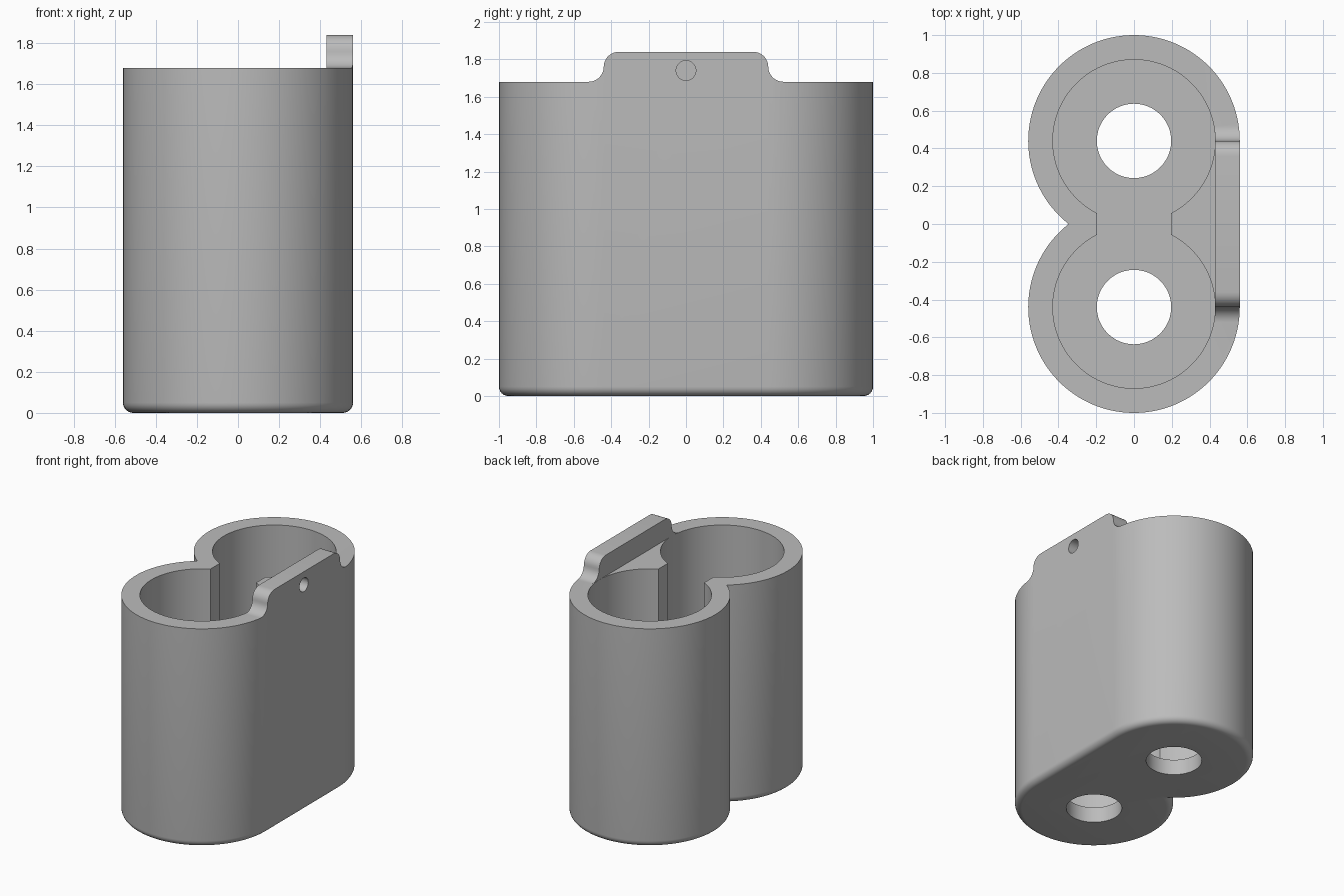
import bpy, bmesh
from math import sin, cos, pi, acos, atan2, sqrt

if "Cube" in bpy.data.objects:
    bpy.data.objects.remove(bpy.data.objects["Cube"])

R, INNER, C = 0.56, 0.43, 0.44        # outer radius, bore radius, bore offset in y
RIM, TOP, FLOOR = 1.68, 1.84, 0.12    # rim height, tab height, floor thickness
ROUND = 0.05                          # bottom edge rounding

grey = bpy.data.materials.new("plain_grey")
grey.use_nodes = True
colour = (0.5, 0.5, 0.5, 1)
grey.diffuse_color = colour
grey.node_tree.nodes["Principled BSDF"].inputs["Base Color"].default_value = colour


def arc(cx, cy, r, a, b, n):
    return [(cx + r * cos(a + (b - a) * i / n), cy + r * sin(a + (b - a) * i / n))
            for i in range(n + 1)]


def loft(name, rings):
    """Closed solid through rings of 3D points with equal counts."""
    bm = bmesh.new()
    loops = [[bm.verts.new(p) for p in ring] for ring in rings]
    for low, high in zip(loops, loops[1:]):
        for i in range(len(low)):
            j = (i + 1) % len(low)
            bm.faces.new((low[i], low[j], high[j], high[i]))
    bm.faces.new(loops[0][::-1])
    bm.faces.new(loops[-1])
    bmesh.ops.recalc_face_normals(bm, faces=bm.faces)
    mesh = bpy.data.meshes.new(name)
    bm.to_mesh(mesh)
    bm.free()
    mesh.materials.append(grey)
    obj = bpy.data.objects.new(name, mesh)
    bpy.context.collection.objects.link(obj)
    return obj


def prism_z(name, pts, z0, z1):
    return loft(name, [[(x, y, z) for x, y in pts] for z in (z0, z1)])


def prism_x(name, pts, x0, x1):
    return loft(name, [[(x, y, z) for y, z in pts] for x in (x0, x1)])


def outline(inset):
    """Two overlapping circles, joined flat on one side and notched on the other."""
    r = R - inset
    end = pi + acos(sqrt(r * r - C * C) / r)
    back = arc(0, C, r, 0, end, 72)
    front = [(x, -y) for x, y in back[-2::-1]]
    return back + front


def cut(target, cutter):
    cutter.hide_render = True
    mod = target.modifiers.new("cut", 'BOOLEAN')
    mod.operation, mod.solver, mod.object = 'DIFFERENCE', 'EXACT', cutter
    bpy.ops.object.select_all(action='DESELECT')
    bpy.context.view_layer.objects.active = target
    target.select_set(True)
    bpy.ops.object.modifier_apply(modifier=mod.name)
    bpy.data.objects.remove(cutter)


# Outer body with rounded bottom edge
rings = []
for i in range(7):
    a = pi / 2 * i / 6
    rings.append([(x, y, ROUND * (1 - sin(a))) for x, y in outline(ROUND * (1 - cos(a)))])
rings.reverse()
rings = rings[::-1] if rings[0][0][2] > rings[-1][0][2] else rings
rings.append([(x, y, TOP) for x, y in outline(0)])
body = loft("twin_holder", rings)

# Shoulders on both sides of the tab, with S-curved ends
f = 0.08
curve = arc(C - f, TOP - f, f, pi / 2, 0, 8) + arc(C + f, RIM + f, f, pi, 1.5 * pi, 8)[1:]
shoulder = [(C - f, 2)] + curve + [(1.2, RIM), (1.2, 2)]
for s in (1, -1):
    cut(body, prism_x("shoulder_cutter", [(s * y, z) for y, z in shoulder], -1, 1))
cut(body, prism_x("rim_cutter", [(-1.2, RIM), (1.2, RIM), (1.2, 2), (-1.2, 2)], -1, INNER))

# Twin cavity joined by a rounded neck
neck = 0.0635
nx = 0.16 + neck
t = atan2(C, nx)
bore = arc(0, C, INNER, -t, pi + t, 80)
left_neck = arc(-nx, 0, neck, pi - t - pi + 0.0, -t, 12)
right_neck = [(-x, y) for x, y in left_neck[::-1]]
front_bore = [(x, -y) for x, y in bore[::-1]]
cavity = bore + left_neck[1:-1] + front_bore + right_neck[1:-1]
cut(body, prism_z("cavity_cutter", cavity, FLOOR, 2.2))

# Drain holes in the floor
for s in (1, -1):
    cut(body, prism_z("drain_cutter", arc(0, s * C, 0.197, 0, 2 * pi, 48)[:-1], -0.1, 0.3))

# Blind pin hole in the tab
cut(body, prism_x("pin_cutter", arc(0, 1.74, 0.053, 0, 2 * pi, 32)[:-1], 0.48, 0.7))

bpy.ops.object.shade_smooth_by_angle(angle=pi / 6)
